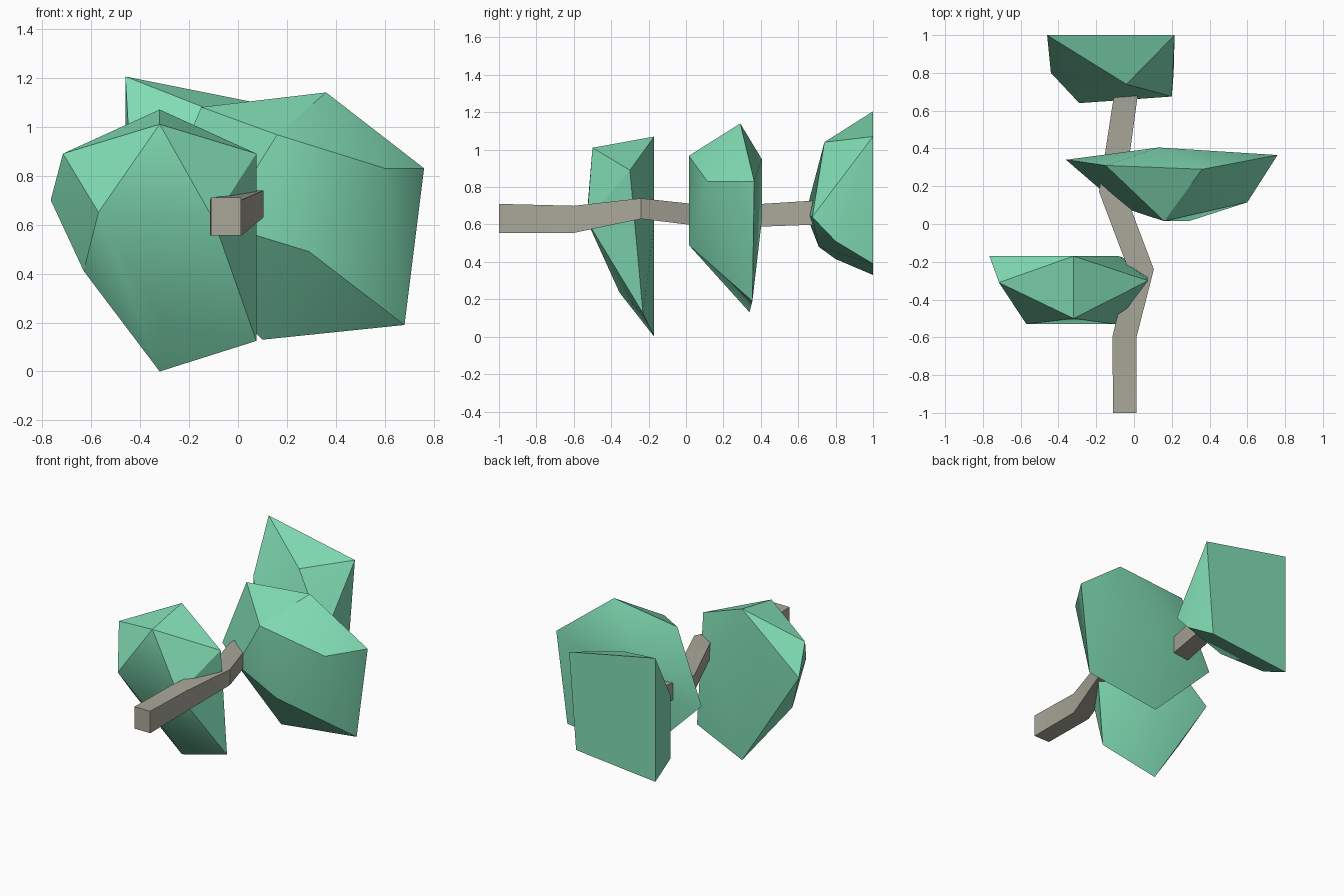
import bpy, bmesh, math

if "Cube" in bpy.data.objects:
    bpy.data.objects.remove(bpy.data.objects["Cube"])


def material(name, rgb):
    m = bpy.data.materials.new(name)
    m.diffuse_color = (*rgb, 1)
    m.use_nodes = True
    m.node_tree.nodes["Principled BSDF"].inputs["Base Color"].default_value = m.diffuse_color
    return m


def finish(name, bm, mat, angle):
    bmesh.ops.recalc_face_normals(bm, faces=bm.faces)
    mesh = bpy.data.meshes.new(name)
    bm.to_mesh(mesh)
    bm.free()
    mesh.materials.append(mat)
    ob = bpy.data.objects.new(name, mesh)
    bpy.context.collection.objects.link(ob)
    bpy.ops.object.select_all(action='DESELECT')
    ob.select_set(True)
    bpy.context.view_layer.objects.active = ob
    bpy.ops.object.shade_smooth_by_angle(angle=math.radians(angle))
    return ob


def leaf_clump(name, points):
    """Faceted foliage block: convex hull around its corner points."""
    bm = bmesh.new()
    verts = [bm.verts.new(p) for p in points]
    hull = bmesh.ops.convex_hull(bm, input=verts)
    loose = {v for v in hull["geom_interior"] + hull["geom_unused"]
             if isinstance(v, bmesh.types.BMVert)}
    bmesh.ops.delete(bm, geom=list(loose), context='VERTS')
    bmesh.ops.dissolve_limit(bm, angle_limit=math.radians(1),
                             verts=bm.verts, edges=bm.edges)
    return finish(name, bm, green, 30)


green = material("leaf_green", (0.22, 0.72, 0.46))
bark = material("bark", (0.40, 0.39, 0.32))

# Branch: square section swept through bent stations (y, x0, x1, z0, z1)
stations = [(-1.0, -0.11, 0.013, 0.555, 0.71),
            (-0.6, -0.115, 0.013, 0.555, 0.70),
            (-0.24, -0.03, 0.105, 0.63, 0.74),
            (0.17, -0.185, -0.05, 0.58, 0.695),
            (0.72, -0.10, 0.025, 0.60, 0.73)]
bm = bmesh.new()
rings = [[bm.verts.new(p) for p in
          ((x0, y, z0), (x1, y, z0), (x1, y, z1), (x0, y, z1))]
         for y, x0, x1, z0, z1 in stations]
for a, b in zip(rings, rings[1:]):
    for i in range(4):
        j = (i + 1) % 4
        bm.faces.new((a[i], a[j], b[j], b[i]))
bm.faces.new(rings[0])
bm.faces.new(rings[-1])
finish("branch", bm, bark, 20)

# Front foliage, left of the branch
leaf_clump("front_leaf_clump", [
    (-0.32, -0.17, 1.07), (-0.765, -0.17, 0.70), (-0.32, -0.17, 0.0),
    (-0.08, -0.17, 0.60), (-0.715, -0.31, 0.89), (0.075, -0.30, 0.89),
    (-0.32, -0.50, 1.01), (-0.63, -0.29, 0.41), (0.075, -0.23, 0.125),
    (-0.57, -0.53, 0.65), (-0.10, -0.53, 0.62), (-0.32, -0.355, 0.235)])

# Middle foliage, right of the branch
leaf_clump("middle_leaf_clump", [
    (0.36, 0.29, 1.14), (-0.15, 0.31, 1.08), (-0.36, 0.34, 0.585),
    (0.10, 0.34, 0.13), (0.68, 0.355, 0.19), (0.76, 0.365, 0.83),
    (0.60, 0.115, 0.83), (0.16, 0.015, 0.967), (0.29, 0.015, 0.49),
    (-0.07, 0.09, 0.60), (0.13, 0.405, 0.95), (0.13, 0.405, 0.62)])

# End foliage with a flat back
leaf_clump("end_leaf_clump", [
    (-0.46, 1.0, 1.205), (0.215, 1.0, 1.07), (0.16, 1.0, 0.39),
    (-0.46, 1.0, 0.33), (-0.04, 0.74, 1.04), (0.165, 0.81, 0.89),
    (-0.44, 0.80, 0.86), (-0.44, 0.80, 0.415), (0.21, 0.80, 0.51),
    (-0.29, 0.64, 0.66), (0.20, 0.675, 0.64), (-0.15, 0.71, 0.48)])
